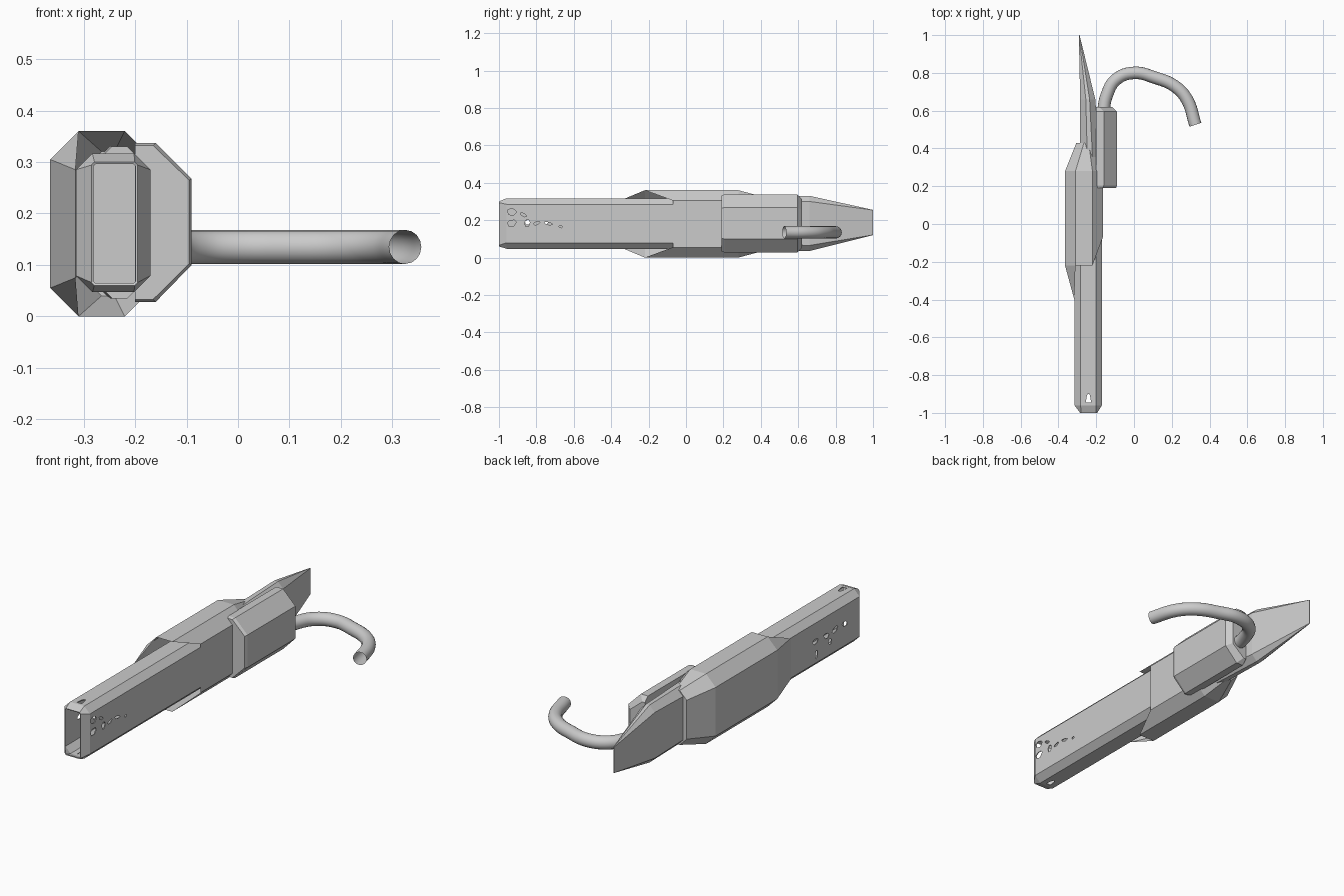
import bpy, bmesh

if "Cube" in bpy.data.objects:
    bpy.data.objects.remove(bpy.data.objects["Cube"])


def octagon(x0, x1, z0, z1, c, y):
    """Chamfered rectangle; y is one value or one value per corner."""
    pts = [(x0, z0 + c), (x0, z1 - c), (x0 + c, z1), (x1 - c, z1),
           (x1, z1 - c), (x1, z0 + c), (x1 - c, z0), (x0 + c, z0)]
    ys = y if isinstance(y, list) else [y] * 8
    return [(x, yy, z) for (x, z), yy in zip(pts, ys)]


def finish(bm, name):
    bmesh.ops.recalc_face_normals(bm, faces=bm.faces)
    me = bpy.data.meshes.new(name)
    bm.to_mesh(me)
    bm.free()
    ob = bpy.data.objects.new(name, me)
    bpy.context.collection.objects.link(ob)
    return ob


def loft(bm, rings, cap_start=True, cap_end=True):
    vs = [[bm.verts.new(p) for p in r] for r in rings]
    n = len(vs[0])
    for a, b in zip(vs, vs[1:]):
        for i in range(n):
            j = (i + 1) % n
            bm.faces.new((a[i], a[j], b[j], b[i]))
    if cap_start:
        bm.faces.new(vs[0][::-1])
    if cap_end:
        bm.faces.new(vs[-1])
    return vs


def apply(ob, mod):
    bpy.context.view_layer.objects.active = ob
    bpy.ops.object.modifier_apply(modifier=mod.name)


# hollow front tube, open at the muzzle
bm = bmesh.new()
loft(bm, [octagon(-.285, -.195, .06, .3, .006, -1),
          octagon(-.315, -.17, .047, .317, .032, -.96),
          octagon(-.315, -.17, .047, .317, .032, .25)], cap_start=False)
tube = finish(bm, "front_tube")
wall = tube.modifiers.new("wall", 'SOLIDIFY')
wall.thickness = .005
wall.offset = -1
apply(tube, wall)

# damage holes: (y, z, half length, half height, tilt)
right_holes = [(-.93, .243, .025, .018, 0), (-.93, .183, .024, .018, .2),
               (-.868, .228, .018, .008, -.4), (-.848, .183, .014, .019, .3),
               (-.797, .183, .018, .008, .3), (-.735, .182, .022, .007, -.2),
               (-.67, .165, .01, .006, 0)]
left_holes = [(-.84, .19, .022, .013, .2), (-.76, .19, .024, .014, -.2),
              (-.69, .185, .022, .014, .3), (-.6, .19, .024, .014, 0),
              (-.72, .145, .014, .016, .2), (-.61, .12, .01, .022, 0)]
shape = [(-1, .5), (-.4, 1), (.5, .8), (1, .1), (.3, -1), (-.7, -.7)]
bm = bmesh.new()
for holes, xa, xb in ((right_holes, -.21, -.1), (left_holes, -.4, -.28)):
    for y, z, a, b, t in holes:
        loft(bm, [[(x, y + a * u, z + b * v + a * t * u) for u, v in shape]
                  for x in (xa, xb)])
# vent through top and bottom
vent = [(-.254, -.945), (-.228, -.945), (-.23, -.92), (-.236, -.9), (-.246, -.9), (-.252, -.92)]
loft(bm, [[(x, y, z) for x, y in vent] for z in (-.1, .5)])
cutter = finish(bm, "hole_cutter")
cutter.hide_render = True
cut = tube.modifiers.new("holes", 'BOOLEAN')
cut.object = cutter
cut.operation = 'DIFFERENCE'
cut.solver = 'EXACT'
apply(tube, cut)
bpy.data.objects.remove(cutter)

# wide middle shell with slanted open front and tapering left flap
bm = bmesh.new()
full = (-.365, -.165, 0, .36, .055)
v = loft(bm, [octagon(*full, [-.22] * 4 + [-.07] * 2 + [-.22] * 2),
              octagon(*full, .28),
              octagon(-.305, -.2, .04, .32, .04, .43)], cap_start=False)[0]
hi = bm.verts.new((-.316, -.4, .285))
lo = bm.verts.new((-.316, -.4, .075))
for f in ((v[1], v[2], hi), (v[0], v[1], hi, lo), (v[7], v[0], lo)):
    bm.faces.new(f)
finish(bm, "middle_shell")

# rear blade-shaped stock
bm = bmesh.new()
loft(bm, [octagon(-.285, -.175, .035, .33, .04, .26),
          octagon(-.285, -.205, .035, .33, .03, .66),
          octagon(-.292, -.288, .12, .255, .001, 1)])
finish(bm, "rear_blade")


# side box on the right
def side_profile(y, d):
    return [(-.2, y, .028 + d), (-.2, y, .337 - d), (-.16 - d, y, .337 - d),
            (-.09 - d, y, .267 - d / 2), (-.09 - d, y, .1 + d / 2),
            (-.16 - d, y, .028 + d)]


bm = bmesh.new()
loft(bm, [side_profile(.19, .005), side_profile(.205, 0),
          side_profile(.595, 0), side_profile(.62, .025)])
finish(bm, "side_box")

# curved open pipe
path = [(-.165, .58), (-.145, .68), (-.095, .765), (0, .8), (.11, .775),
        (.215, .73), (.28, .66), (.325, .525)]
cu = bpy.data.curves.new("hook_pipe", 'CURVE')
cu.dimensions = '3D'
cu.bevel_depth = .033
cu.bevel_resolution = 6
cu.resolution_u = 6
sp = cu.splines.new('BEZIER')
sp.bezier_points.add(len(path) - 1)
for bp, (x, y) in zip(sp.bezier_points, path):
    bp.co = (x, y, .135)
    bp.handle_left_type = bp.handle_right_type = 'AUTO'
pipe = bpy.data.objects.new("hook_pipe", cu)
bpy.context.collection.objects.link(pipe)
bpy.ops.object.select_all(action='DESELECT')
pipe.select_set(True)
bpy.context.view_layer.objects.active = pipe
bpy.ops.object.convert(target='MESH')
bpy.ops.object.shade_smooth()
